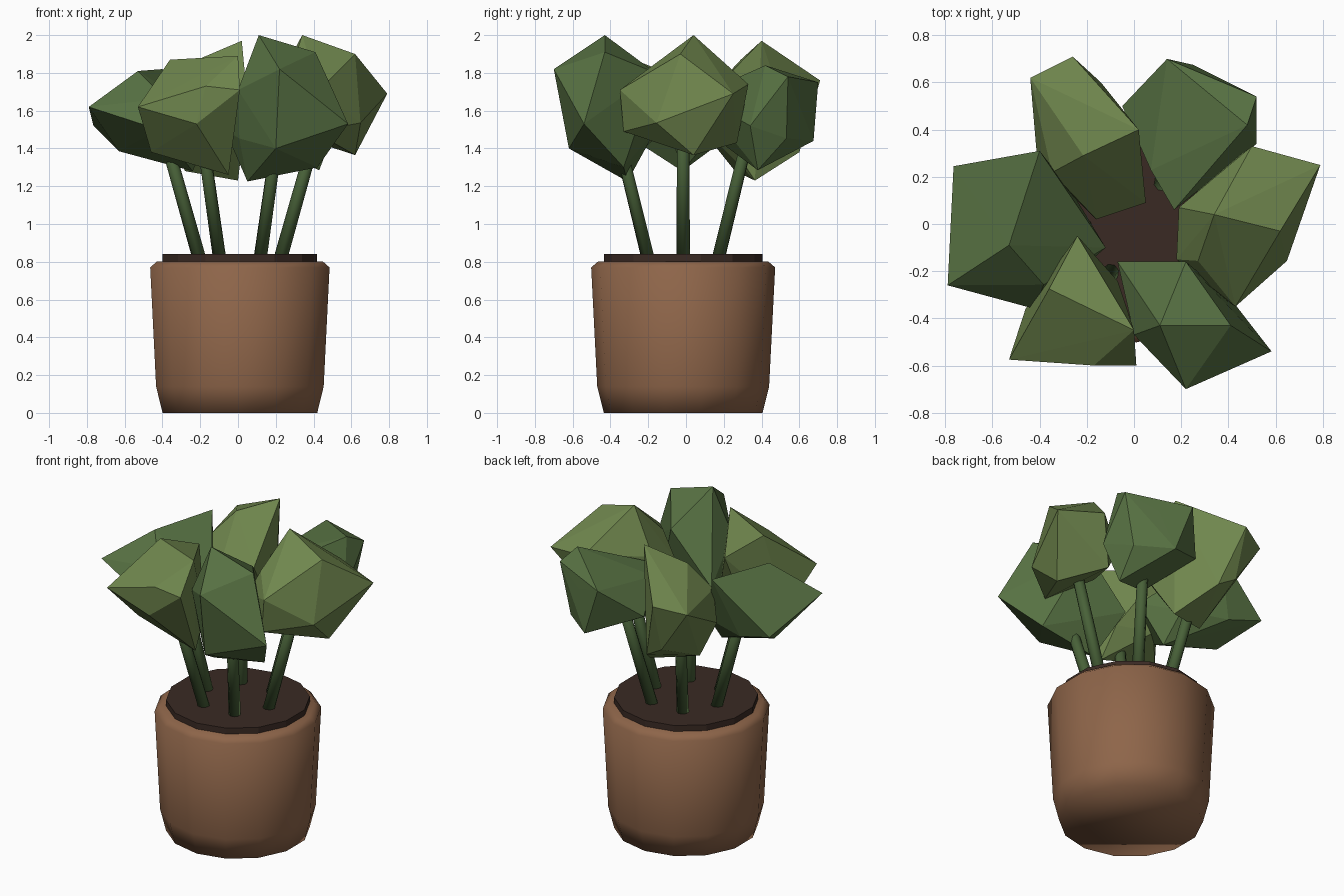
import bpy, bmesh, math
from mathutils import Vector

if "Cube" in bpy.data.objects:
    bpy.data.objects.remove(bpy.data.objects["Cube"])

CX, CY = 0.01, -0.015      # pot axis


def material(name, rgb):
    m = bpy.data.materials.new(name)
    m.diffuse_color = (*rgb, 1)
    m.use_nodes = True
    m.node_tree.nodes["Principled BSDF"].inputs["Base Color"].default_value = m.diffuse_color
    return m


CLAY = material("clay", (0.27, 0.13, 0.067))
EARTH = material("earth", (0.042, 0.023, 0.017))
STALK = material("stalk", (0.065, 0.12, 0.04))
LIGHT = material("light_leaf", (0.16, 0.24, 0.075))
DARK = material("dark_leaf", (0.095, 0.165, 0.055))


def add_object(name, bm, mat, smooth=False):
    bmesh.ops.recalc_face_normals(bm, faces=bm.faces)
    me = bpy.data.meshes.new(name)
    bm.to_mesh(me)
    bm.free()
    me.materials.append(mat)
    me.shade_smooth() if smooth else me.shade_flat()
    ob = bpy.data.objects.new(name, me)
    bpy.context.collection.objects.link(ob)
    return ob


def lathe(name, profile, sides, mat, smooth):
    # rings of (radius, z), capped at both ends
    bm = bmesh.new()
    rings = []
    for r, z in profile:
        angles = [math.pi / 2 + 2 * math.pi * k / sides for k in range(sides)]
        rings.append([bm.verts.new((CX + r * math.cos(a), CY + r * math.sin(a), z))
                      for a in angles])
    for lo, hi in zip(rings, rings[1:]):
        for k in range(sides):
            j = (k + 1) % sides
            bm.faces.new((lo[k], lo[j], hi[j], hi[k]))
    bm.faces.new(rings[0])
    bm.faces.new(rings[-1])
    return add_object(name, bm, mat, smooth)


def stem(name, angle):
    # thin stalk leaning outwards
    d = Vector((math.cos(angle), math.sin(angle), 0))
    base = Vector((CX, CY, 0.80)) + d * 0.21
    top = Vector((CX, CY, 1.58)) + d * 0.43
    bm = bmesh.new()
    bmesh.ops.create_cone(bm, cap_ends=True, segments=8, radius1=0.036,
                          radius2=0.032, depth=(top - base).length)
    ob = add_object(name, bm, STALK, True)
    ob.rotation_mode = 'QUATERNION'
    ob.rotation_quaternion = (top - base).to_track_quat('Z', 'Y')
    ob.location = (base + top) / 2


def leaf_clump(name, mat, centre, radii, corners):
    # 20-sided ball with its nearest vertices pulled out to the main corners
    bm = bmesh.new()
    bmesh.ops.create_icosphere(bm, subdivisions=1, radius=1)
    c, s = Vector(centre), Vector(radii)
    free = list(bm.verts)
    for p in map(Vector, corners):
        q = Vector((a / b for a, b in zip(p - c, s))).normalized()
        v = max(free, key=lambda v: v.co.normalized().dot(q))
        free.remove(v)
        v.co = p
    for v in free:
        v.co = c + v.co * s * 0.93
    pts = [v.co.copy() for v in bm.verts]
    bm.clear()
    for p in pts:
        bm.verts.new(p)
    hull = bmesh.ops.convex_hull(bm, input=bm.verts)
    loose = {e for e in hull["geom_interior"] if isinstance(e, bmesh.types.BMVert)}
    bmesh.ops.delete(bm, geom=list(loose), context='VERTS')
    add_object(name, bm, mat)


# Pot and soil
lathe("pot", [(0.42, 0), (0.455, 0.14), (0.487, 0.77), (0.45, 0.802)], 14, CLAY, True)
lathe("soil", [(0.42, 0.79), (0.42, 0.84)], 14, EARTH, False)

# Stems
for i in range(6):
    stem(f"stem_{i + 1}", i * math.pi / 3)

# Leaf clumps
leaf_clump("leaves_right", LIGHT, (0.46, 0.0, 1.66), (0.28, 0.32, 0.30), [
    (0.34, 0.04, 2.0), (0.62, -0.03, 1.90), (0.79, 0.25, 1.69),
    (0.43, -0.35, 1.71), (0.50, 0.33, 1.74), (0.62, 0.04, 1.365),
    (0.18, -0.15, 1.62), (0.40, -0.33, 1.49), (0.42, 0.27, 1.43),
    (0.19, 0.07, 1.72)])
leaf_clump("leaves_back_right", DARK, (0.26, 0.38, 1.57), (0.28, 0.31, 0.28), [
    (0.14, 0.70, 1.75), (0.52, 0.54, 1.78), (0.48, 0.42, 1.84),
    (0.25, 0.675, 1.44), (0.43, 0.38, 1.285), (0.17, 0.06, 1.68),
    (-0.05, 0.50, 1.56), (0.10, 0.20, 1.42), (0.52, 0.34, 1.52)])
leaf_clump("leaves_back_left", LIGHT, (-0.20, 0.37, 1.58), (0.22, 0.31, 0.32), [
    (0.02, 0.40, 1.97), (-0.215, 0.29, 1.87), (-0.26, 0.71, 1.76),
    (-0.44, 0.62, 1.72), (0.0, 0.365, 1.23), (0.05, 0.09, 1.65),
    (-0.16, 0.02, 1.58), (-0.28, 0.26, 1.28), (-0.14, 0.60, 1.38),
    (-0.41, 0.27, 1.53)])
leaf_clump("leaves_left", DARK, (-0.46, -0.02, 1.56), (0.30, 0.30, 0.25), [
    (-0.79, -0.26, 1.62), (-0.765, 0.245, 1.52), (-0.53, -0.09, 1.81),
    (-0.40, 0.31, 1.82), (-0.42, -0.36, 1.50), (-0.12, -0.10, 1.55),
    (-0.63, 0.0, 1.385), (-0.24, -0.02, 1.28)])
leaf_clump("leaves_front_left", LIGHT, (-0.23, -0.36, 1.57), (0.24, 0.24, 0.29), [
    (-0.36, -0.275, 1.87), (0.0, -0.45, 1.89), (0.01, -0.60, 1.71),
    (-0.53, -0.575, 1.62), (-0.24, -0.05, 1.78), (-0.05, -0.36, 1.26),
    (-0.22, -0.59, 1.53), (-0.46, -0.36, 1.38), (-0.17, -0.60, 1.73)])
leaf_clump("leaves_front_right", DARK, (0.24, -0.41, 1.59), (0.28, 0.26, 0.33), [
    (0.11, -0.43, 2.0), (0.41, -0.43, 1.91), (0.583, -0.54, 1.53),
    (0.22, -0.70, 1.82), (0.05, -0.31, 1.225), (0.22, -0.16, 1.80),
    (0.0, -0.47, 1.71), (-0.07, -0.16, 1.50), (0.42, -0.33, 1.30), (0.20, -0.62, 1.40)])
